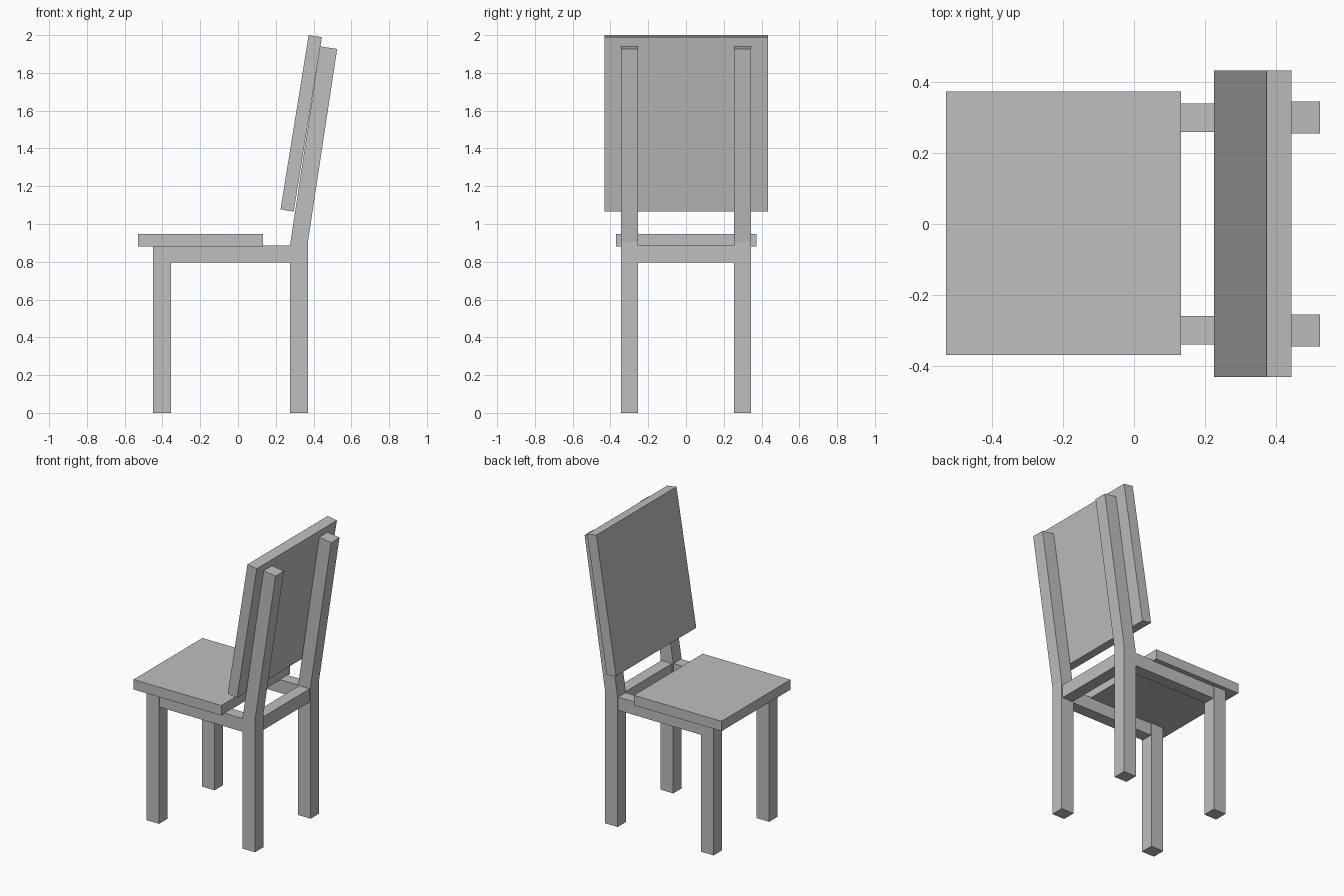
import bpy
import bmesh

cube = bpy.data.objects.get("Cube")
if cube:
    bpy.data.objects.remove(cube, do_unlink=True)

# Single flat grey
GREY = (0.52, 0.52, 0.52, 1.0)
grey = bpy.data.materials.new("plain_grey")
grey.use_nodes = True
grey.diffuse_color = GREY
grey.node_tree.nodes["Principled BSDF"].inputs["Base Color"].default_value = GREY


def extrude_profile(name, profile, y0, y1):
    """Extrude a closed side profile of (x, z) points from y0 to y1."""
    bm = bmesh.new()
    face = bm.faces.new([bm.verts.new((x, y0, z)) for x, z in profile])
    extruded = bmesh.ops.extrude_face_region(bm, geom=[face])["geom"]
    moved = [v for v in extruded if isinstance(v, bmesh.types.BMVert)]
    bmesh.ops.translate(bm, verts=moved, vec=(0, y1 - y0, 0))
    bmesh.ops.recalc_face_normals(bm, faces=bm.faces)
    mesh = bpy.data.meshes.new(name)
    bm.to_mesh(mesh)
    bm.free()
    mesh.materials.append(grey)
    obj = bpy.data.objects.new(name, mesh)
    bpy.context.collection.objects.link(obj)
    return obj


def box(name, x0, x1, y0, y1, z0, z1):
    return extrude_profile(name, [(x0, z0), (x1, z0), (x1, z1), (x0, z1)], y0, y1)


LEG_IN, LEG_OUT = 0.255, 0.345
RAIL_BOTTOM, RAIL_TOP = 0.795, 0.885

# Back leg and leaning post in one bent profile
POST = [(0.275, 0), (0.37, 0), (0.37, 0.905), (0.525, 1.927),
        (0.435, 1.94), (0.275, 0.885)]

# Legs and side rails, mirrored across the seat
for side, s in (("left", 1), ("right", -1)):
    box("front_leg_" + side, -0.45, -0.355, s * LEG_IN, s * LEG_OUT, 0, 0.883)
    extrude_profile("back_post_" + side, POST, s * LEG_IN, s * LEG_OUT)
    box("side_rail_" + side, -0.36, 0.28, s * 0.26, s * 0.34, RAIL_BOTTOM, RAIL_TOP)

# Rail between the back posts
box("back_rail", 0.283, 0.363, -0.26, 0.26, RAIL_BOTTOM, RAIL_TOP)

# Seat board
box("seat", -0.53, 0.133, -0.37, 0.373, 0.88, 0.948)

# Leaning back panel
PANEL = [(0.225, 1.077), (0.295, 1.066), (0.444, 1.989), (0.374, 2.0)]
extrude_profile("back_panel", PANEL, -0.432, 0.433)
